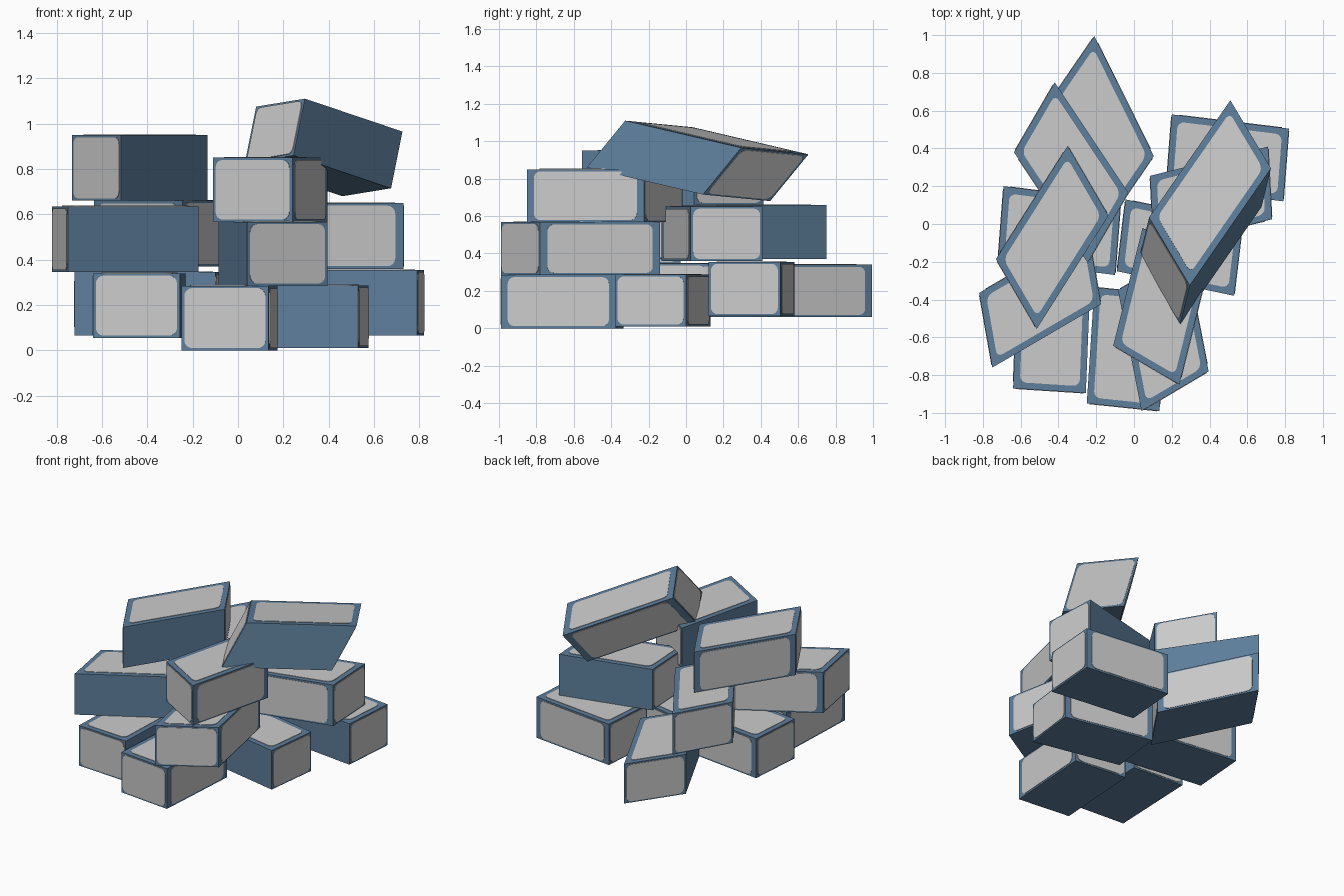
import bpy, bmesh, math
from mathutils import Vector as V

if "Cube" in bpy.data.objects:
    bpy.data.objects.remove(bpy.data.objects["Cube"])

blue = bpy.data.materials.new("blue_frame")
blue.diffuse_color = (0.11, 0.21, 0.33, 1)
blue.use_nodes = True
blue.node_tree.nodes["Principled BSDF"].inputs["Base Color"].default_value = blue.diffuse_color


def make_object(name, bm, mat=None):
    bmesh.ops.recalc_face_normals(bm, faces=bm.faces)
    me = bpy.data.meshes.new(name)
    bm.to_mesh(me)
    bm.free()
    if mat:
        me.materials.append(mat)
    bpy.context.collection.objects.link(bpy.data.objects.new(name, me))


def add_body(bm, p, l, s, u):
    """Six-sided slanted block spanned by three edge vectors."""
    v = {(i, j, k): bm.verts.new(p + i * l + j * s + k * u)
         for i in (0, 1) for j in (0, 1) for k in (0, 1)}
    loop = ((0, 0), (0, 1), (1, 1), (1, 0))
    for k in (0, 1):
        bm.faces.new([v[k, a, b] for a, b in loop])
        bm.faces.new([v[a, k, b] for a, b in loop])
        bm.faces.new([v[a, b, k] for a, b in loop])


def add_panel(bm, p, a, b, ma, mb, out):
    """Thin rounded plate on the face p, p+a, p+a+b, p+b."""
    n = a.cross(b).normalized()
    if n.dot(out) < 0:
        n = -n
    ra, rb = 0.035 / a.length, 0.035 / b.length
    outline = []
    for q, (sa, sb) in enumerate(((1, 1), (0, 1), (0, 0), (1, 0))):
        ca = 1 - ma - ra if sa else ma + ra
        cb = 1 - mb - rb if sb else mb + rb
        for t in range(5):
            g = math.pi / 2 * (q + t / 4)
            outline.append(p + a * (ca + ra * math.cos(g)) + b * (cb + rb * math.sin(g)))
    top = [bm.verts.new(c + n * 0.003) for c in outline]
    low = [bm.verts.new(c - n * 0.006) for c in outline]
    bm.faces.new(top)
    bm.faces.new(low[::-1])
    for i in range(len(top)):
        j = (i + 1) % len(top)
        bm.faces.new((top[i], low[i], low[j], top[j]))


def brick(name, p, l, s, u):
    p, l, s, u = V(p), V(l), V(s), V(u)
    bm = bmesh.new()
    add_body(bm, p, l, s, u)
    make_object(name, bm, blue)
    # grey plates: top, both ends and one long side; the side at p stays blue
    bm = bmesh.new()
    add_panel(bm, p + u, l, s, 0.055, 0.09, u)
    add_panel(bm, p, s, u, 0.035, 0.035, -l)
    add_panel(bm, p + l, s, u, 0.035, 0.035, l)
    add_panel(bm, p + s, l, u, 0.06, 0.04, s)
    make_object(name + "_panels", bm)


# flat bricks: corner on the blue side, long edge, short edge, bottom and top height
flat = [
    ("base_front", (-.25, -.95), (.04, .615), (.385, -.04), 0, .285),
    ("base_front_left", (-.255, -.895), (.025, .62), (-.385, .025), .055, .34),
    ("base_left", (-.72, -.19), (.62, -.08), (.03, .39), .065, .345),
    ("base_right", (-.09, -.25), (.62, -.13), (.045, .38), .01, .287),
    ("base_back_right", (.17, .195), (.62, -.075), (.03, .385), .065, .355),
    ("base_back_left", (-.45, .645), (.315, -.635), (.24, .35), .06, .34),
    ("middle_back_left", (-.03, .165), (-.39, .585), (-.215, -.37), .37, .66),
    ("middle_left", (-.75, -.76), (.575, .335), (-.07, .395), .345, .635),
    ("middle_front", (.04, -.99), (-.125, .64), (.355, .21), .285, .567),
    ("middle_right", (.085, .255), (.625, .155), (.02, -.385), .36, .65),
    ("upper_front", (-.11, -.645), (.155, .625), (.35, -.205), .567, .85),
    ("upper_left", (-.515, -.556), (.38, .60), (-.216, .37), .66, .95),
]
for name, p, l, s, z0, z1 in flat:
    brick(name + "_brick", (*p, z0), (*l, 0), (*s, 0), (0, 0, z1 - z0))

# tilted brick on top of the pile
brick("tilted_top_brick", (.245, -.53, .86), (.43, .62, -.145),
      (-.215, .36, -.035), (.05, .205, .25))
